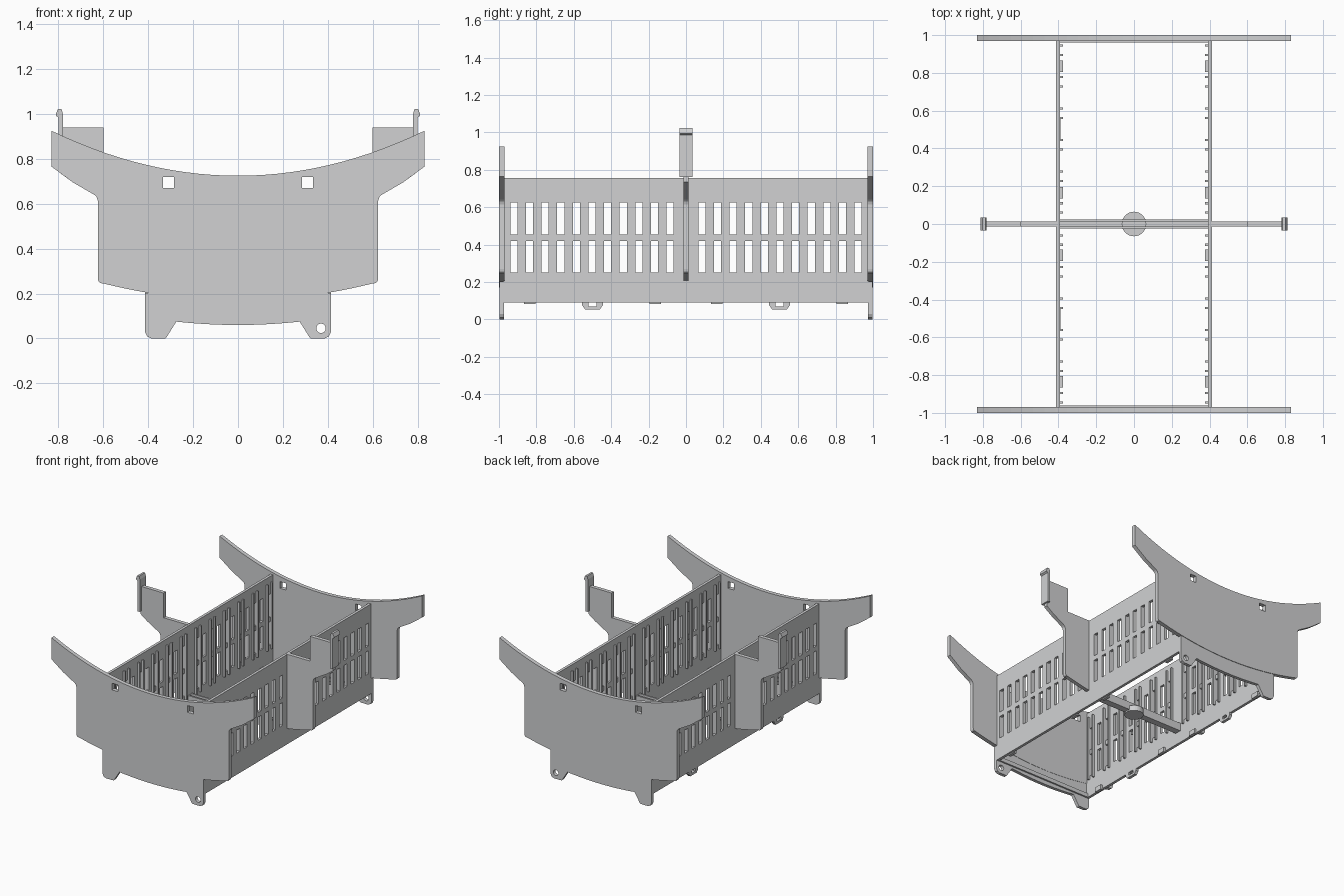
import bpy, bmesh
from math import pi, cos, sin

old = bpy.data.objects.get("Cube")
if old:
    bpy.data.objects.remove(old, do_unlink=True)

grey = bpy.data.materials.new("light_grey")
grey.use_nodes = True
GREY = (0.635, 0.64, 0.65, 1)
grey.diffuse_color = GREY
grey.node_tree.nodes["Principled BSDF"].inputs["Base Color"].default_value = GREY

FACE_FRONT = (pi / 2, 0, 0)       # outline drawn in x and z
FACE_SIDE = (pi / 2, 0, pi / 2)   # outline drawn in y and z


def plate(name, loops, thick, loc, rot):
    """Flat plate: the first loop is the outline, the others are holes."""
    cu = bpy.data.curves.new(name, "CURVE")
    cu.dimensions = "2D"
    cu.fill_mode = "BOTH"
    cu.extrude = thick / 2
    for loop in loops:
        sp = cu.splines.new("POLY")
        sp.points.add(len(loop) - 1)
        for p, (a, b) in zip(sp.points, loop):
            p.co = (a, b, 0, 1)
        sp.use_cyclic_u = True
    tmp = bpy.data.objects.new(name, cu)
    bpy.context.collection.objects.link(tmp)
    me = bpy.data.meshes.new_from_object(tmp.evaluated_get(bpy.context.evaluated_depsgraph_get()))
    bpy.data.objects.remove(tmp)
    bm = bmesh.new()
    bm.from_mesh(me)
    bmesh.ops.remove_doubles(bm, verts=bm.verts, dist=1e-5)
    bmesh.ops.recalc_face_normals(bm, faces=bm.faces)
    for f in bm.faces:
        f.smooth = False
    bm.to_mesh(me)
    bm.free()
    me.materials.clear()
    me.materials.append(grey)
    ob = bpy.data.objects.new(name, me)
    ob.location, ob.rotation_euler = loc, rot
    bpy.context.collection.objects.link(ob)


def boxes(name, specs):
    """One object made from (centre, size) blocks."""
    bm = bmesh.new()
    for c, s in specs:
        for v in bmesh.ops.create_cube(bm, size=1)["verts"]:
            v.co = [c[i] + v.co[i] * s[i] for i in range(3)]
    me = bpy.data.meshes.new(name)
    bm.to_mesh(me)
    bm.free()
    me.materials.append(grey)
    bpy.context.collection.objects.link(bpy.data.objects.new(name, me))


def rect(cx, cz, w, h):
    return [(cx - w / 2, cz - h / 2), (cx + w / 2, cz - h / 2),
            (cx + w / 2, cz + h / 2), (cx - w / 2, cz + h / 2)]


def circle(cx, cz, r, n=24):
    return [(cx + r * cos(2 * pi * i / n), cz + r * sin(2 * pi * i / n)) for i in range(n)]


def sag(half, low, rise, n=28):
    """Shallow upward-curving arc from -half to +half."""
    return [(half * t, low + rise * t * t) for t in (2 * i / n - 1 for i in range(n + 1))]


def mirrored(right):
    return [(-x, z) for x, z in reversed(right)]


# Shared flank contour of the end panels and the centre fins, bottom to top
flank = [(0.615, 0.247), (0.622, 0.255), (0.625, 0.27), (0.625, 0.615),
         (0.63, 0.63), (0.64, 0.64), (0.735, 0.695), (0.83, 0.765)]
bottom = sag(0.6, 0.17, 0.075)

# End panels with windows, and the footed plates below them
panel = bottom + flank + sag(0.83, 0.725, 0.2)[::-1] + mirrored(flank)
windows = [rect(s * 0.31, 0.695, 0.05, 0.05) for s in (-1, 1)]
foot = [(0.275, 0.075), (0.32, 0.003), (0.325, 0),
        (0.385, 0), (0.405, 0.009), (0.415, 0.03), (0.415, 0.203)]
skirt = sag(0.265, 0.06, 0.014) + foot + mirrored(foot)
for side, label in ((-1, "front"), (1, "back")):
    plate(label + "_panel", [panel] + windows, 0.03, (0, side * 0.985, 0), FACE_FRONT)
    plate(label + "_foot_plate", [skirt, circle(0.37, 0.045, 0.021)], 0.024,
          (0, side * 0.984, 0), FACE_FRONT)
    boxes(label + "_inner_ledge", [((0, side * 0.966, 0.105), (0.79, 0.012, 0.03))])

# Slotted side walls
columns = [s * (0.085 + 0.0835 * i) for s in (-1, 1) for i in range(11)]
slots = [rect(y, z, 0.038, 0.17) for y in columns for z in (0.335, 0.54)]
wall = rect(0, 0.4225, 1.95, 0.665)
for side, label in ((-1, "right"), (1, "left")):
    plate(label + "_wall", [wall] + slots, 0.02, (side * 0.403, 0, 0), FACE_SIDE)

    # Slim ribs on both edges of every second slot
    ribs = [((side * 0.386, s * (0.085 + 0.167 * i) + e * 0.025, 0.465), (0.018, 0.011, 0.49))
            for s in (-1, 1) for i in range(6) for e in (-1, 1)]
    boxes(label + "_wall_ribs", ribs)

    # Small catches along the lower edge
    boxes(label + "_catches", [((side * 0.388, y, 0.1), (0.022, 0.06, 0.035))
                               for y in (-0.835, -0.165, 0.165, 0.835)])

    # Centre fin with a raised arm
    lower = [p for p in bottom if p[0] > 0.42]
    fin = [(0.405, 0.206)] + lower + flank[:-1] + [
        (0.79, 0.735), (0.79, 0.94), (0.6, 0.94), (0.6, 0.757), (0.405, 0.757)]
    plate(label + "_fin", [[(side * x, z) for x, z in fin]], 0.028, (0, 0, 0), FACE_FRONT)

    # Upright hook at the arm's end, with an outward lip
    hook = [(0.78, 0.76), (0.8, 0.76), (0.8, 0.985), (0.812, 0.993), (0.812, 1.0),
            (0.802, 1.023), (0.787, 1.023), (0.78, 1.0)]
    plate(label + "_hook", [[(side * x, z) for x, z in hook]], 0.07, (0, 0, 0), FACE_FRONT)

# Hanging loops under the right wall
loop = [(-0.055, 0.095), (-0.055, 0.075), (-0.038, 0.052), (0.038, 0.052),
        (0.055, 0.075), (0.055, 0.095)]
for y, label in ((-0.5, "front"), (0.5, "back")):
    plate(label + "_hanging_loop", [loop, rect(0, 0.08, 0.045, 0.022)], 0.022,
          (-0.401, y, 0), FACE_SIDE)

# Channel-shaped crossbar joining the walls, with a round boss in the middle
boxes("crossbar", [((0, 0, 0.19), (0.79, 0.05, 0.02))]
      + [((0, s * 0.019, 0.21), (0.79, 0.012, 0.06)) for s in (-1, 1)])
plate("crossbar_boss", [circle(0, 0, 0.065, 32)], 0.04, (0, 0, 0.19), (0, 0, 0))
